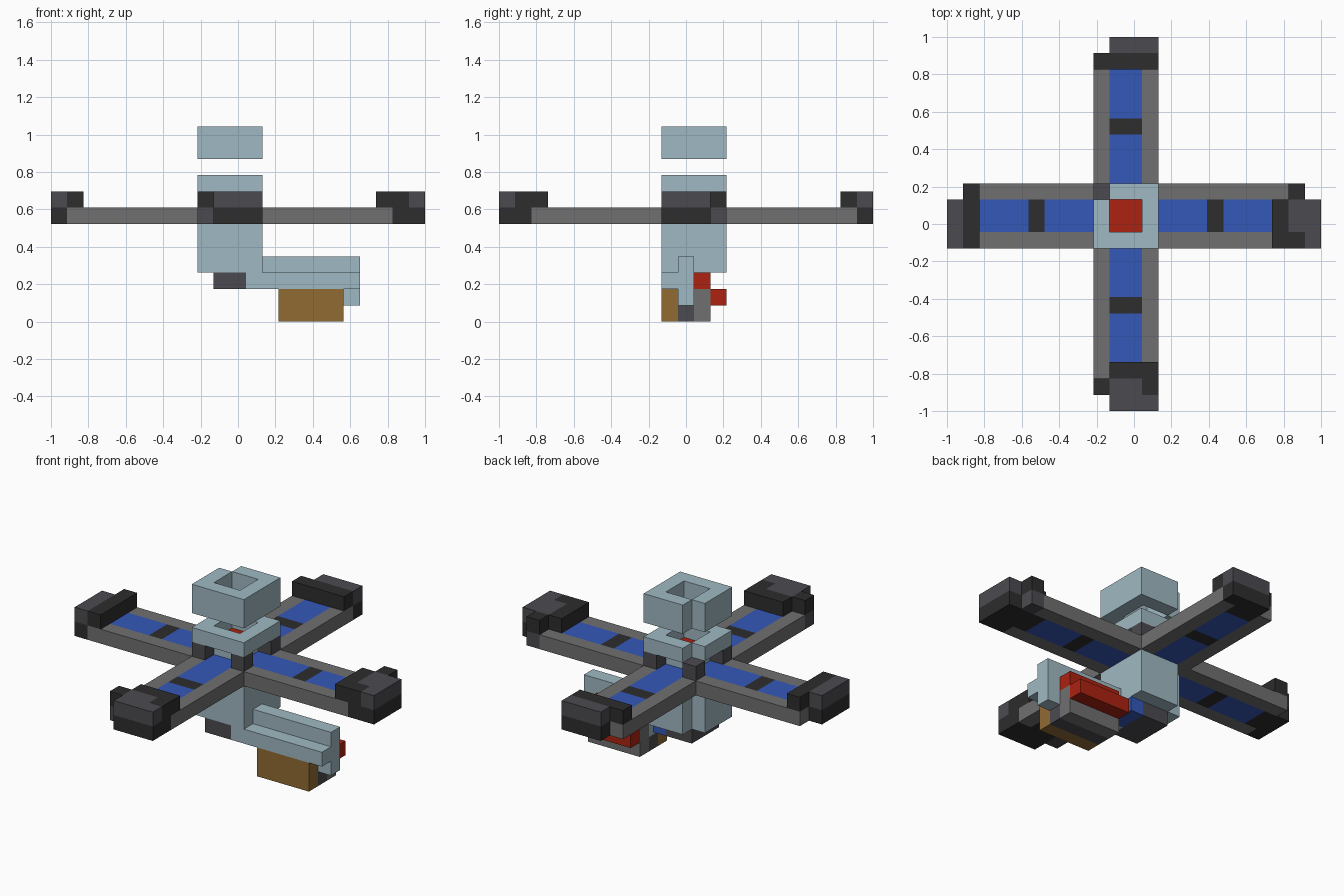
import bpy, bmesh
from mathutils import Matrix, Vector

if "Cube" in bpy.data.objects:
    bpy.data.objects.remove(bpy.data.objects["Cube"])

N = 23            # cells along the longest side
U = 2 / N         # cell size


def linear(hex_code):
    out = []
    for i in (0, 2, 4):
        c = int(hex_code[i:i + 2], 16) / 255
        out.append(c / 12.92 if c <= 0.04045 else ((c + 0.055) / 1.055) ** 2.4)
    return (*out, 1.0)


def material(name, hex_code):
    m = bpy.data.materials.new(name)
    m.use_nodes = True
    m.diffuse_color = linear(hex_code)
    m.node_tree.nodes["Principled BSDF"].inputs["Base Color"].default_value = m.diffuse_color
    return m


pale = material("pale blue", "A0B9C3")
blue = material("panel blue", "3458B8")
red = material("red", "AC2210")
black = material("near black", "2D2D2D")
dark = material("dark grey", "4B4A4F")
grey = material("mid grey", "707070")
brown = material("brown", "916B34")


def blocks(name, mat, *boxes):
    """One object from boxes given in cells: x range, y range, z range."""
    bm = bmesh.new()
    for xs, ys, zs in boxes:
        size = Vector([(r[1] - r[0]) * U for r in (xs, ys, zs)])
        centre = Vector([sum(r) / 2 * U for r in (xs, ys, zs)]) - Vector((1, 1, 0))
        bmesh.ops.create_cube(bm, size=1, matrix=Matrix.Translation(centre) @ Matrix.Diagonal((*size, 1)))
    mesh = bpy.data.meshes.new(name)
    bm.to_mesh(mesh)
    bm.free()
    mesh.materials.append(mat)
    obj = bpy.data.objects.new(name, mesh)
    bpy.context.collection.objects.link(obj)


def swapped(box):
    """Reflect a box across the diagonal, turning the side beam into the long beam."""
    xs, ys, zs = box
    return (N - ys[1], N - ys[0]), (N - xs[1], N - xs[0]), zs


def both_beams(part, mat, *boxes):
    blocks("side_" + part, mat, *boxes)
    blocks("long_" + part, mat, *map(swapped, boxes))


def ring(zs):
    """Square ring with a hollow middle and one missing back corner."""
    return [((9, 13), (10, 11), zs), ((9, 10), (11, 13), zs),
            ((12, 13), (11, 13), zs), ((10, 13), (13, 14), zs)]


# Crossed beams
LOW, HIGH = (6, 7), (7, 8)
INNER = (11, 13)
both_beams("beam_rails", grey, *[(xs, ys, LOW) for xs in ((1, 9), (13, 21))
                                 for ys in ((10, 11), (13, 14))])
both_beams("beam_panels", blue, *[(xs, INNER, LOW) for xs in ((2, 5), (6, 9), (13, 16), (17, 20))])
both_beams("beam_bands", black, *[((x, x + 1), INNER, LOW) for x in (1, 5, 16, 20)])

# Beam end caps
both_beams("near_cap_black", black,
           ((20, 21), (10, 13), HIGH), ((21, 22), (10, 11), HIGH),
           ((21, 22), (13, 14), HIGH), ((21, 23), (10, 13), LOW))
both_beams("near_cap_grey", dark,
           ((21, 23), (11, 13), HIGH), ((22, 23), (10, 11), HIGH), ((21, 22), (13, 14), LOW))
both_beams("far_cap_black", black, ((1, 2), (10, 14), HIGH), ((0, 1), (10, 13), LOW))
both_beams("far_cap_grey", dark, ((0, 1), (10, 13), HIGH))

# Crossing
CORNERS = [((x, x + 1), (y, y + 1)) for x in (9, 12) for y in (10, 13)]
blocks("crossing_corners", grey, *[(xs, ys, LOW) for xs, ys in CORNERS])
blocks("crossing_panel", blue, ((10, 12), (10, 14), LOW),
       ((9, 10), INNER, LOW), ((12, 13), INNER, LOW))
blocks("corner_posts", dark, *[(xs, ys, HIGH) for xs, ys in CORNERS])

# Body, collar and floating head
blocks("body", pale, ((9, 13), (10, 13), (3, 6)), ((10, 13), (13, 14), (3, 6)))
blocks("core", pale, ((10, 12), INNER, HIGH))
blocks("core_light", red, ((10, 12), INNER, (8, 8.08)))
blocks("collar", pale, *ring((8, 9)))
blocks("head", pale, *ring((10, 12)))
blocks("body_base", dark, ((10, 12), (10, 13), (2, 3)))
blocks("body_connector", blue, ((12, 13), INNER, (2, 3)))

# Side pod
blocks("pod_frame", pale, ((12, 19), (10, 11), (2, 3)), ((13, 19), (11, 12), (2, 4)),
       ((14, 19), (11, 12), (1, 2)))
blocks("pod_box", brown, ((14, 18), (10, 11), (0, 2)))
blocks("pod_keel", dark, ((14, 18), (11, 12), (0, 1)))
blocks("pod_back", grey, ((14, 18), (12, 13), (0, 2)))
blocks("pod_red_trim", red, ((14, 18), (12, 13), (2, 3)), ((14, 18), (13, 14), (1, 2)))
